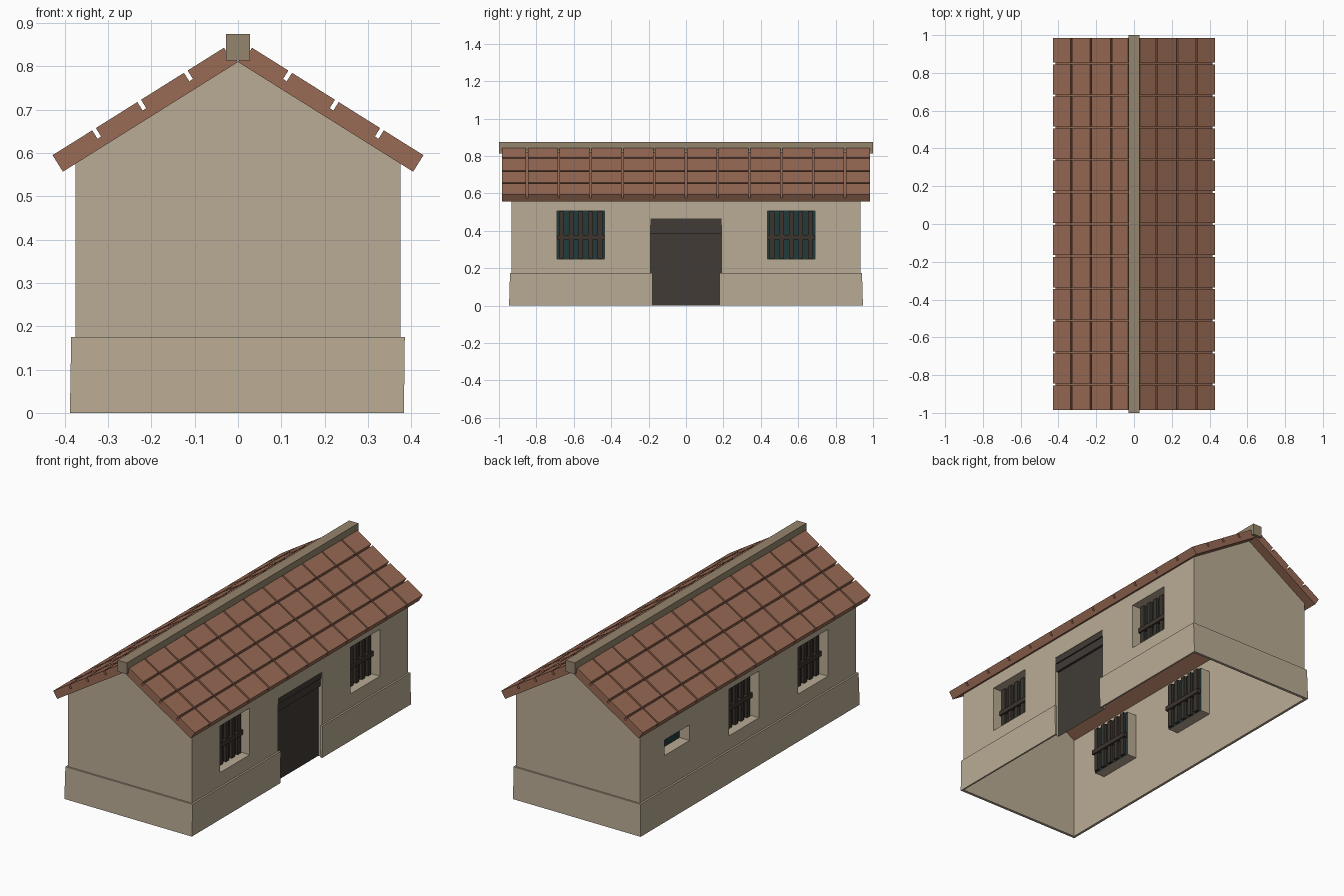
import bpy, bmesh, math
from mathutils import Vector, Matrix

cube = bpy.data.objects.get("Cube")
if cube:
    bpy.data.objects.remove(cube, do_unlink=True)


def material(name, r, g, b):
    m = bpy.data.materials.new(name)
    m.use_nodes = True
    m.diffuse_color = (r, g, b, 1)
    m.node_tree.nodes["Principled BSDF"].inputs["Base Color"].default_value = (r, g, b, 1)
    return m


PLASTER = material("sandy plaster", 0.49, 0.41, 0.30)
TILE = material("terracotta", 0.32, 0.145, 0.09)
RIDGE = material("ridge stone", 0.30, 0.235, 0.155)
DOOR = material("dark door", 0.052, 0.044, 0.037)
BAR = material("dark wood", 0.045, 0.034, 0.027)
GLASS = material("teal glass", 0.017, 0.043, 0.043)


def add_box(bm, lo, hi, matrix=Matrix()):
    lo, hi = Vector(lo), Vector(hi)
    place = Matrix.Translation((lo + hi) / 2) @ Matrix.Diagonal(hi - lo).to_4x4()
    return bmesh.ops.create_cube(bm, size=1, matrix=matrix @ place)["verts"]


def finish(bm, name, *mats):
    bmesh.ops.recalc_face_normals(bm, faces=bm.faces)
    me = bpy.data.meshes.new(name)
    bm.to_mesh(me)
    bm.free()
    ob = bpy.data.objects.new(name, me)
    bpy.context.collection.objects.link(ob)
    for m in mats:
        me.materials.append(m)
    return ob


def box(name, lo, hi, mat):
    bm = bmesh.new()
    add_box(bm, lo, hi)
    return finish(bm, name, mat)


def cut(target, boxes):
    """Subtract each box from the target and apply the result."""
    cutters = []
    for lo, hi in boxes:
        c = box("cutter", lo, hi, PLASTER)
        c.hide_render = True
        mod = target.modifiers.new("cut", 'BOOLEAN')
        mod.operation, mod.solver, mod.object = 'DIFFERENCE', 'EXACT', c
        cutters.append(c)
    dg = bpy.context.evaluated_depsgraph_get()
    dg.update()
    target_mesh = bpy.data.meshes.new_from_object(target.evaluated_get(dg))
    target.modifiers.clear()
    target.data = target_mesh
    for c in cutters:
        bpy.data.objects.remove(c, do_unlink=True)


WX, WY = 0.375, 0.932            # wall half width and half length
APEX, EAVE = 0.81, 0.575
DEPTH = 0.06                     # window recess
ZB, ZT = 0.25, 0.505             # barred window bottom and top

# Openings: side, y start, y end, bottom, top, depth
barred = [(1, -0.69, -0.435), (1, 0.435, 0.69), (-1, -0.69, -0.43), (-1, -0.095, 0.165)]
openings = [(s, a, b, ZB, ZT, DEPTH) for s, a, b in barred]
openings += [(-1, 0.505, 0.72, 0.355, 0.44, DEPTH), (1, -0.19, 0.19, -0.1, 0.465, 0.022)]

# Walls: gabled shell with recessed openings
bm = bmesh.new()
profile = [(-WX, 0), (WX, 0), (WX, EAVE), (0, APEX), (-WX, EAVE)]
face = bm.faces.new([bm.verts.new((x, -WY, z)) for x, z in profile])
new = bmesh.ops.extrude_face_region(bm, geom=[face])["geom"]
for v in new:
    if isinstance(v, bmesh.types.BMVert):
        v.co.y = WY
walls = finish(bm, "walls", PLASTER)
cut(walls, [((min(s * (WX - d), s * 0.5), a, z0), (max(s * (WX - d), s * 0.5), b, z1))
            for s, a, b, z0, z1, d in openings])
walls.data.materials.clear()
for m in (PLASTER, GLASS, DOOR):
    walls.data.materials.append(m)
bm = bmesh.new()
bm.from_mesh(walls.data)
unseen = []
for f in bm.faces:
    c, n = f.calc_center_median(), f.normal
    f.material_index = 0
    if abs(n.x) > 0.9 and abs(c.x) < WX - 0.01:
        f.material_index = 2 if c.x > 0 and abs(c.y) < 0.2 else 1
    if 0.5 < n.z < 0.95 or (n.z < -0.9 and c.z < 0.01):
        unseen.append(f)
bmesh.ops.delete(bm, geom=unseen, context='FACES')
bm.to_mesh(walls.data)
bm.free()

# Plinth: slightly tapered ring, broken at the doorway
bm = bmesh.new()
for v in add_box(bm, (-0.388, -0.946, 0), (0.383, 0.946, 0.175)):
    if v.co.z > 0.1:
        v.co.x = math.copysign(0.385, v.co.x)
        v.co.y = math.copysign(0.941, v.co.y)
plinth = finish(bm, "plinth", PLASTER)
inner = 0.001
cut(plinth, [((inner - WX, inner - WY, -1), (WX - inner, WY - inner, 1)),
             ((0.3, -0.18, -1), (0.5, 0.18, 1))])
plinth.data.materials.clear()
plinth.data.materials.append(PLASTER)

# Door lintels
box("door_lintel_lower", (0.34, -0.19, 0.385), (0.366, 0.19, 0.43), DOOR)
box("door_lintel_upper", (0.34, -0.19, 0.43), (0.373, 0.19, 0.465), DOOR)

# Window bars: five uprights and a cross rail
for i, (s, a, b) in enumerate(barred):
    bm = bmesh.new()
    pane = s * (WX - DEPTH)
    step = (b - a) / 5
    for k in range(5):
        y = a + (k + 0.5) * step
        add_box(bm, (pane - 0.015, y - 0.013, ZB + 0.002), (pane + 0.015, y + 0.013, ZT - 0.002))
    add_box(bm, (pane - 0.022, a + 0.002, 0.352), (pane + 0.022, b - 0.002, 0.378))
    finish(bm, f"window_bars_{i + 1}", BAR)

# Roof: boards below, tiles above, on both slopes
pitch = math.atan2(APEX - EAVE, WX)
edges = [0.005, 0.114, 0.241, 0.364, 0.477]
seams = [-0.99] + [0.17 * k for k in range(-5, 6)] + [0.99]
GAP = 0.005
for side, label in ((1, "left"), (-1, "right")):
    slope = Matrix.Translation((0, 0, APEX)) @ Matrix.Diagonal((side, 1, 1, 1)) \
        @ Matrix.Rotation(pitch, 4, 'Y')
    bm = bmesh.new()
    add_box(bm, (0, -0.985, 0), (edges[-1], 0.985, 0.022), slope)
    finish(bm, f"roof_boards_{label}", TILE)
    bm = bmesh.new()
    for s0, s1 in zip(edges, edges[1:]):
        end = s1 if s1 == edges[-1] else s1 - GAP
        for y0, y1 in zip(seams, seams[1:]):
            add_box(bm, (s0 + GAP, y0 + GAP, 0.022), (end, y1 - GAP, 0.045), slope)
    finish(bm, f"roof_tiles_{label}", TILE)

# Ridge beam
box("ridge_beam", (-0.028, -1, 0.813), (0.028, 1, 0.875), RIDGE)
